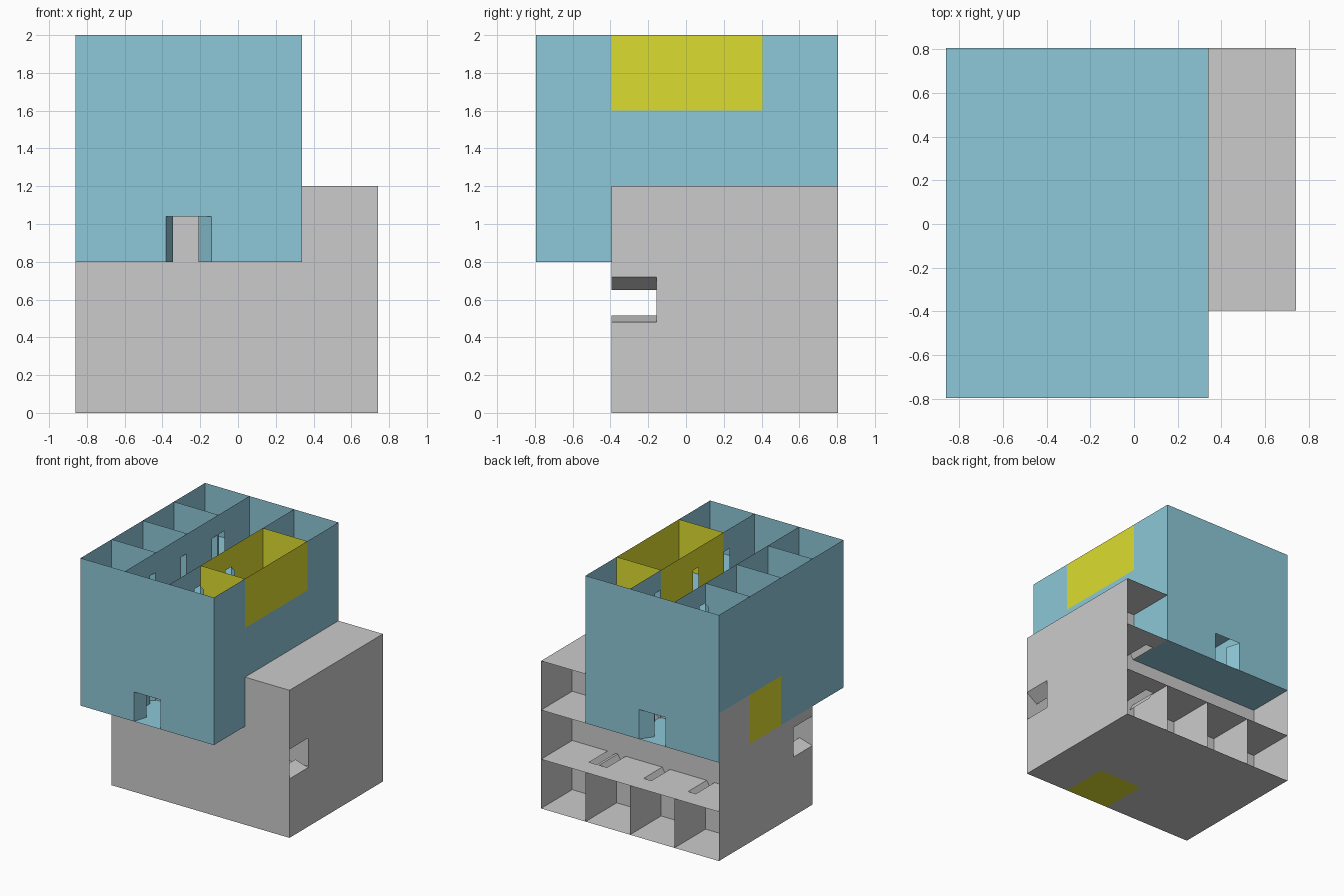
import bpy
from math import cos, sin, radians
from mathutils import Matrix, Vector

if "Cube" in bpy.data.objects:
    bpy.data.objects.remove(bpy.data.objects["Cube"])

C, DOOR_H, DOOR_W, LEAF = 0.4, 0.24, 0.07, 0.12   # room size, door sizes


def material(name, rgb):
    m = bpy.data.materials.new(name)
    m.diffuse_color = (*rgb, 1)
    m.use_nodes = True
    m.node_tree.nodes["Principled BSDF"].inputs["Base Color"].default_value = m.diffuse_color
    return m


BLUE = material("blue", (0.27, 0.58, 0.69))
YELLOW = material("yellow", (0.72, 0.72, 0.03))
built = set()   # panels already made, so the overlapping blocks share walls


class Part:
    """Collects flat polygons and turns them into one object."""

    def __init__(self, name, mat):
        self.name, self.mat, self.v, self.f = name, mat, [], []

    def add(self, pts):
        n = len(self.v)
        self.v += pts
        self.f.append(range(n, n + len(pts)))

    def finish(self):
        if not self.f:
            return
        me = bpy.data.meshes.new(self.name)
        me.from_pydata(self.v, [], [list(f) for f in self.f])
        if self.mat:
            me.materials.append(self.mat)
        bpy.context.collection.objects.link(bpy.data.objects.new(self.name, me))


def block(name, mat, M, left, right, yellow, joined=(), bare=(), flip=False):
    """Three storeys, two rows of four rooms either side of a corridor, open top."""
    walls, floors = Part(name + "_walls", mat), Part(name + "_floors", mat)
    accent, doors = Part(name + "_accent_rooms", YELLOW), Part(name + "_doors", mat)
    plain = Part(name + "_plain_panel", None)

    def put(part, pts, centre):
        key = tuple(round(c * 20) for c in M @ Vector(centre))
        if key not in built:
            built.add(key)
            part.add([M @ Vector(p) for p in pts])

    def wall(part, a, b, w, door=None):
        a, b = Vector(a), Vector(b)
        d = (b - a) / C
        at = lambda s, h: (*(a + d * s), w + h)
        pts = [at(0, 0)]
        if door:   # notch the doorway out of the bottom edge
            s, e = door
            pts += [at(s, 0), at(s, DOOR_H), at(e, DOOR_H), at(e, 0)]
        pts += [at(C, 0), at(C, C), at(0, C)]
        mid = (a + b) / 2
        put(part, pts, (mid.x, mid.y, w + C / 2))

    def leaf(u, v, du, dv, w):
        q = [(u, v, w), (u + du, v + dv, w), (u + du, v + dv, w + DOOR_H), (u, v, w + DOOR_H)]
        doors.add([M @ Vector(p) for p in q])

    def colour(*cells):
        return accent if any(c in yellow for c in cells) else walls

    for k in range(3):
        w = k * C
        # floors
        for i in range(3):
            for j in range(4):
                u, v = i * C, j * C
                put(floors, [(u, v, w), (u + C, v, w), (u + C, v + C, w), (u, v + C, w)],
                    (u + C / 2, v + C / 2, w))
        # long walls, the two inner ones with room doors standing ajar
        for i in range(4):
            for j in range(4):
                spec = {1: left, 2: right}.get(i, [None] * 4)[j]
                door = None
                if spec:
                    h, s = spec
                    door = sorted((h - j * C, h + s * DOOR_W - j * C))
                    leaf(i * C, h, DOOR_W * sin(radians(60)) * (-1 if i == 1 else 1),
                         s * DOOR_W * cos(radians(60)), w)
                part = plain if (i, j, k) in bare else colour((i, j, k), (i - 1, j, k))
                wall(part, (i * C, j * C), (i * C, j * C + C), w, door)
        # end walls and room dividers
        for j in range(5):
            for i in range(3):
                if (i == 1 and 0 < j < 4) or (i, j, k) in joined:
                    continue
                entrance = i == 1 and k == 0
                wall(colour((i, j, k), (i, j - 1, k)), (i * C, j * C), (i * C + C, j * C), w,
                     (0.08, 0.32) if entrance else None)
    # double entrance doors at both corridor ends
    for v, s in ((0, 1), (4 * C, -1)):
        for u, d, span in ((C + 0.08, 1, 0.07 if flip else 0.035),
                           (C + 0.32, -1, 0.035 if flip else 0.07)):
            leaf(u, v, d * span, s * (LEAF ** 2 - span ** 2) ** 0.5, 0)
    for p in (walls, floors, accent, doors, plain):
        p.finish()


row = [(0.39, -1), (0.79, -1), (1.19, -1), (1.21, 1)]

# upright blue block
upright = Matrix.Translation((-0.86, -0.795, 0.8))
block("upper_block", BLUE, upright, row, [row[0], row[1], None, row[3]],
      yellow={(2, 1, 2), (2, 2, 2), (0, 2, 0), (2, 2, 0)},
      joined={(2, 2, 2)}, bare={(0, 3, 0)})

# same block in grey, tipped on its side so its open top faces the back
tipped = Matrix(((0, -1, 0, 0.74), (0, 0, 1, -0.395), (-1, 0, 0, 1.2), (0, 0, 0, 1)))
block("lower_block", None, tipped, row, [(0.39, -1), (0.41, 1), (0.81, 1), (1.21, 1)],
      yellow={(2, 1, 0)}, flip=True)
